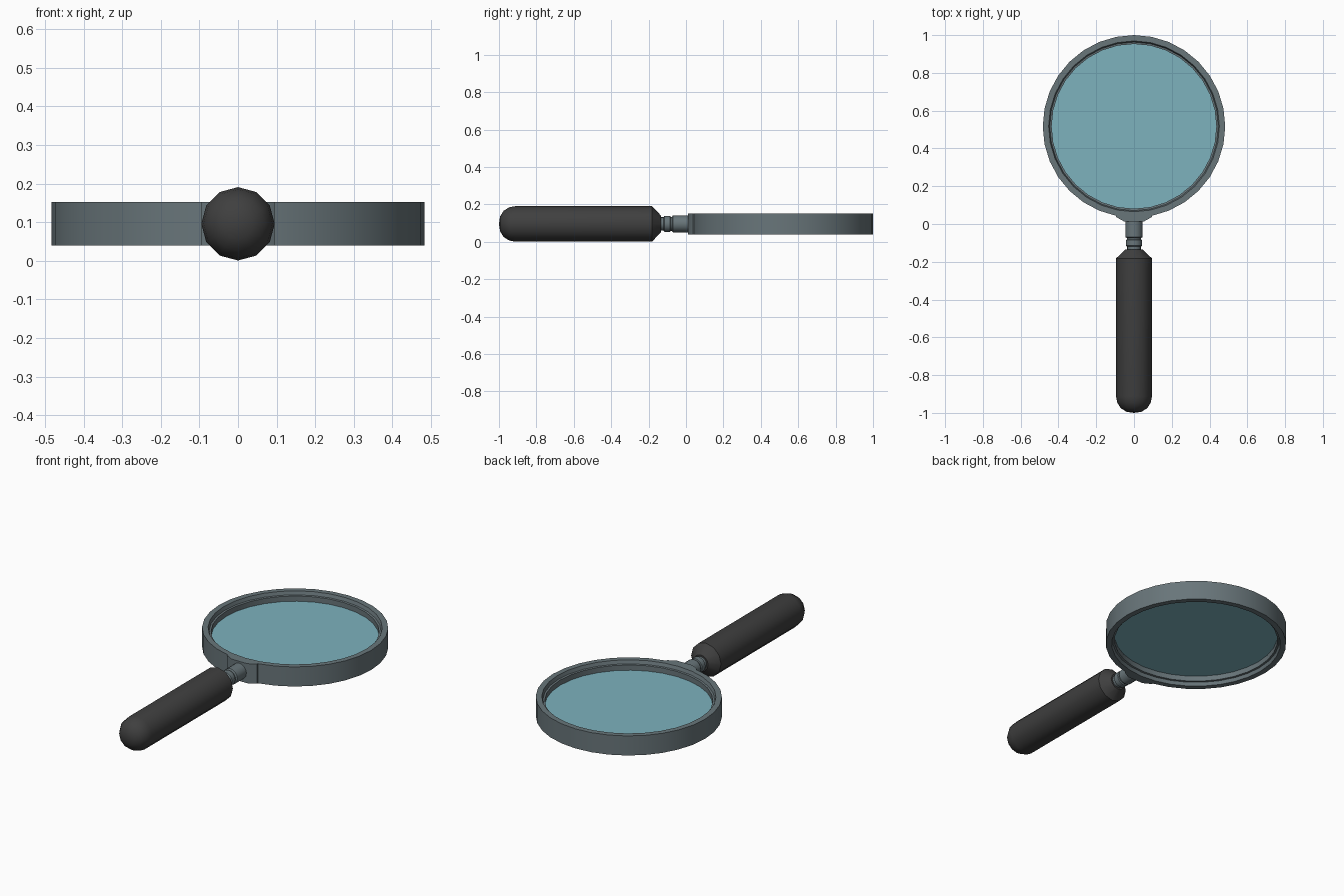
import bpy, bmesh, math
from mathutils import Matrix

if "Cube" in bpy.data.objects:
    bpy.data.objects.remove(bpy.data.objects["Cube"])

CZ = 0.096      # height of the centre plane
RING_Y = 0.517  # centre of the lens ring


def material(name, rgb):
    m = bpy.data.materials.new(name)
    m.diffuse_color = (*rgb, 1)
    m.use_nodes = True
    m.node_tree.nodes["Principled BSDF"].inputs["Base Color"].default_value = m.diffuse_color
    return m


METAL = material("grey_metal", (0.14, 0.18, 0.195))
GRIP = material("black_grip", (0.05, 0.05, 0.05))
GLASS = material("blue_glass", (0.205, 0.445, 0.515))


def finish(name, bm, mat):
    bmesh.ops.remove_doubles(bm, verts=bm.verts, dist=1e-5)
    bmesh.ops.recalc_face_normals(bm, faces=bm.faces)
    me = bpy.data.meshes.new(name)
    bm.to_mesh(me)
    bm.free()
    me.materials.append(mat)
    me.shade_smooth()
    me.set_sharp_from_angle(angle=math.radians(35))
    ob = bpy.data.objects.new(name, me)
    bpy.context.collection.objects.link(ob)
    return ob


def lathe(name, profile, segments, mat, matrix, closed=False):
    """Spin (radius, height) points around the local z axis."""
    bm = bmesh.new()
    rings = [[bm.verts.new((r * math.cos(2 * math.pi * i / segments),
                            r * math.sin(2 * math.pi * i / segments), h))
              for i in range(segments)] for r, h in profile]
    pairs = list(zip(rings, rings[1:]))
    if closed:
        pairs.append((rings[-1], rings[0]))
    for a, b in pairs:
        for i in range(segments):
            j = (i + 1) % segments
            bm.faces.new((a[i], a[j], b[j], b[i]))
    bmesh.ops.transform(bm, matrix=matrix, verts=bm.verts)
    return finish(name, bm, mat)


ring_place = Matrix.Translation((0, RING_Y, CZ))
# local z runs along +y for the handle parts
handle_place = Matrix.Translation((0, 0, CZ)) @ Matrix.Rotation(-math.pi / 2, 4, 'X')

# Ring with a stepped inner lip on both sides
half = [(0.483, 0.056), (0.452, 0.056), (0.446, 0.036), (0.436, 0.034)]
ring = half + [(r, -h) for r, h in reversed(half)]
lathe("lens_ring", ring, 32, METAL, ring_place, closed=True)

# Glass disc
lathe("lens", [(0, 0.004), (0.44, 0.004), (0.44, -0.004), (0, -0.004)],
      32, GLASS, ring_place)

# Wedge block joining the ring and the neck
bm = bmesh.new()
outline = [(-0.095, 0.055), (-0.095, 0.037), (-0.05, 0.012),
           (0.05, 0.012), (0.095, 0.037), (0.095, 0.055)]
face = bm.faces.new([bm.verts.new((x, y, CZ - 0.056)) for x, y in outline])
ext = bmesh.ops.extrude_face_region(bm, geom=[face])
bmesh.ops.translate(bm, vec=(0, 0, 0.112),
                    verts=[v for v in ext["geom"] if isinstance(v, bmesh.types.BMVert)])
finish("ring_mount", bm, METAL)

# Ribbed metal neck
lathe("neck", [(0, 0.03), (0.045, 0.03), (0.045, -0.07), (0.037, -0.075), (0.037, -0.082),
               (0.043, -0.085), (0.043, -0.115), (0.036, -0.12), (0.036, -0.15), (0, -0.15)],
      16, METAL, handle_place)

# Grip with rounded end and tapered shoulder
lathe("handle_grip", [(0, -1.0), (0.04, -0.994), (0.07, -0.975), (0.089, -0.945), (0.095, -0.912),
                      (0.095, -0.182), (0.046, -0.135), (0, -0.135)],
      12, GRIP, handle_place)
